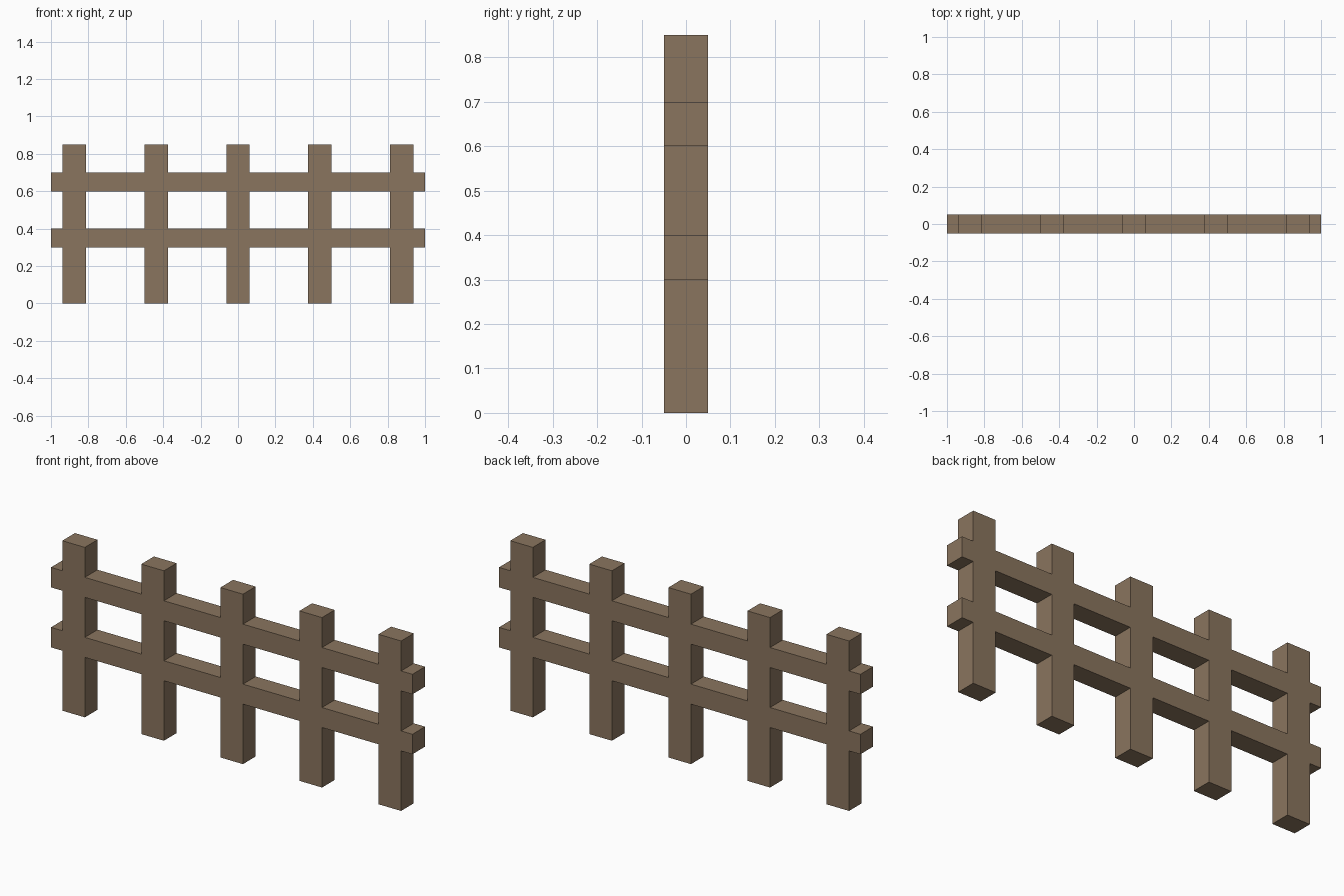
import bpy
import bmesh

cube = bpy.data.objects.get("Cube")
if cube:
    bpy.data.objects.remove(cube, do_unlink=True)

HEIGHT, DEPTH, LENGTH = 0.85, 0.1, 2.0
POST_WIDTH, POST_SPACING, POST_COUNT = 0.125, 0.4375, 5
RAILS = [(0.3, 0.4), (0.6, 0.7)]

wood = bpy.data.materials.new("weathered_wood")
wood.use_nodes = True
colour = (0.255, 0.178, 0.113, 1)
wood.diffuse_color = colour
wood.node_tree.nodes["Principled BSDF"].inputs["Base Color"].default_value = colour

# Post spans along the fence
centres = [(i - (POST_COUNT - 1) / 2) * POST_SPACING for i in range(POST_COUNT)]
posts = [(c - POST_WIDTH / 2, c + POST_WIDTH / 2) for c in centres]
xs = [-LENGTH / 2] + [x for span in posts for x in span] + [LENGTH / 2]
zs = [0] + [z for span in RAILS for z in span] + [HEIGHT]

# Front outline: odd columns are posts, odd rows are rails, joined flush
bm = bmesh.new()
grid = [[bm.verts.new((x, -DEPTH / 2, z)) for z in zs] for x in xs]
for i in range(len(xs) - 1):
    for j in range(len(zs) - 1):
        if i % 2 or j % 2:
            bm.faces.new((grid[i][j], grid[i + 1][j], grid[i + 1][j + 1], grid[i][j + 1]))
bmesh.ops.delete(bm, geom=[v for v in bm.verts if not v.link_faces], context="VERTS")

# Thicken the lattice to the timber depth
front = list(bm.faces)
result = bmesh.ops.extrude_face_region(bm, geom=front, use_keep_orig=True)
back = [g for g in result["geom"] if isinstance(g, bmesh.types.BMVert)]
bmesh.ops.translate(bm, verts=back, vec=(0, DEPTH, 0))
bmesh.ops.recalc_face_normals(bm, faces=bm.faces)

mesh = bpy.data.meshes.new("fence_posts_and_rails")
bm.to_mesh(mesh)
bm.free()
mesh.materials.append(wood)
fence = bpy.data.objects.new("fence_posts_and_rails", mesh)
bpy.context.collection.objects.link(fence)
